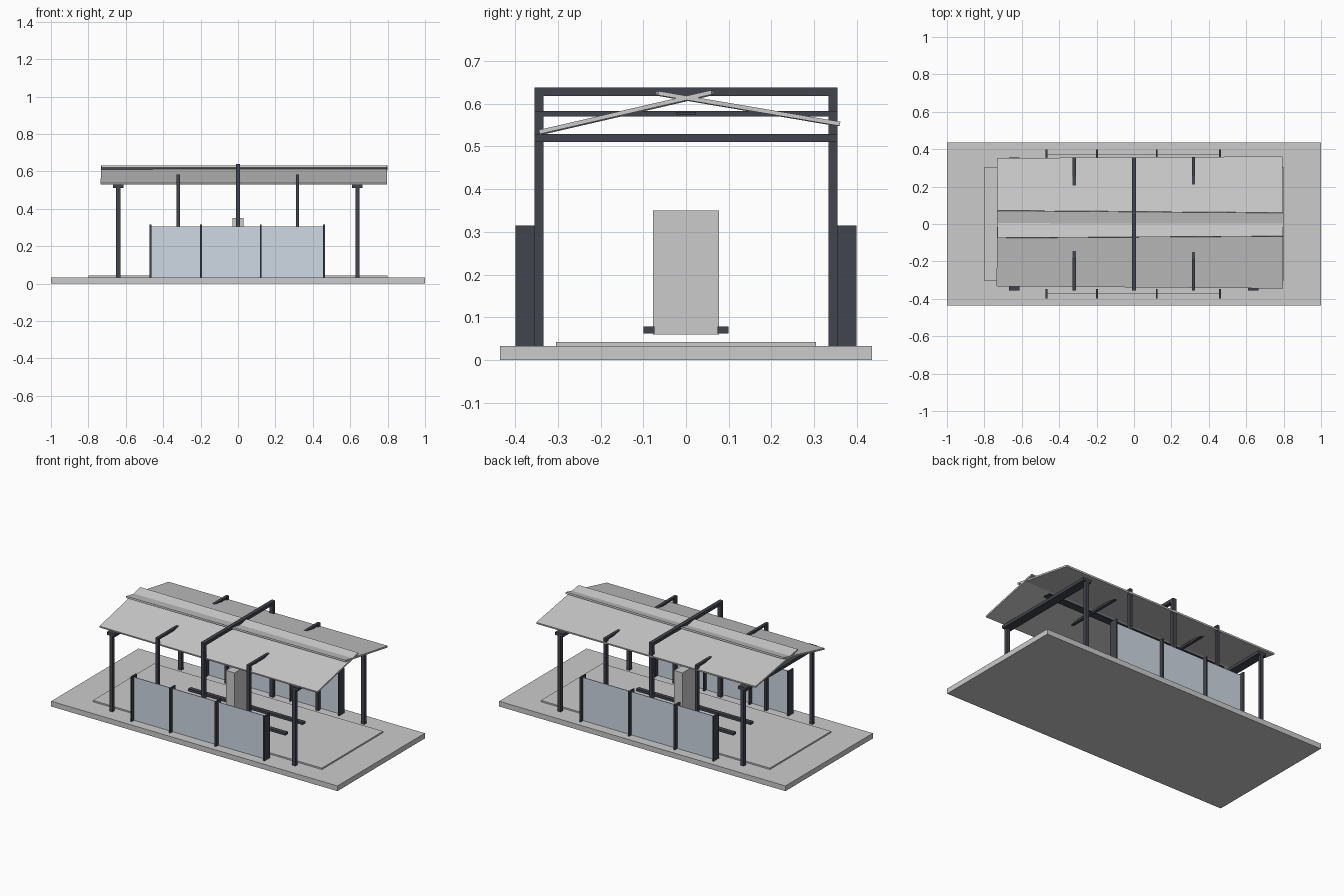
import bpy
from math import radians

if "Cube" in bpy.data.objects:
    bpy.data.objects.remove(bpy.data.objects["Cube"])


def material(name, color):
    m = bpy.data.materials.new(name)
    m.diffuse_color = color
    m.use_nodes = True
    m.node_tree.nodes["Principled BSDF"].inputs["Base Color"].default_value = m.diffuse_color
    return m


steel = material("dark_steel", (0.055, 0.06, 0.075, 1))
glass = material("pale_glass", (0.62, 0.69, 0.77, 1))


def slab(name, center, size, rot=(0, 0, 0), mat=None):
    """Box from centre, size and rotation in degrees."""
    bpy.ops.mesh.primitive_cube_add(size=1, location=center,
                                    rotation=[radians(a) for a in rot])
    o = bpy.context.object
    o.name = name
    o.scale = size
    if mat:
        o.data.materials.append(mat)
    return o


def box(name, x, y, z, mat=None):
    """Box from min/max ranges on each axis."""
    r = (x, y, z)
    return slab(name, [(a + b) / 2 for a, b in r], [b - a for a, b in r], mat=mat)


# Stepped base
box("base_slab", (-1, 1), (-0.436, 0.436), (0, 0.033))
box("platform", (-0.8, 0.8), (-0.305, 0.305), (0.033, 0.042))

# Portal frames: x, post width, beam width, beam bottom, beam top
frames = [(-0.64, 0.022, 0.056, 0.51, 0.529), (-0.32, 0.018, 0.018, 0.57, 0.583),
          (0, 0.024, 0.024, 0.618, 0.638),
          (0.318, 0.018, 0.018, 0.57, 0.583), (0.638, 0.022, 0.056, 0.51, 0.529)]
for x, pw, bw, z0, z1 in frames:
    for s in (-1, 1):
        slab("frame_post", (x, s * 0.344, (0.033 + z0) / 2),
             (pw, 0.021, z0 - 0.033), mat=steel)
    box("frame_beam", (x - bw / 2, x + bw / 2), (-0.3545, 0.3545), (z0, z1), steel)

# Ridge beam under the roof
box("ridge_beam", (-0.64, 0.64), (-0.024, 0.024), (0.575, 0.581), steel)

# Two crossing roof planes, slightly askew
slab("front_roof", (0.032, -0.136, 0.5805), (1.53, 0.414, 0.01), (13, 0, -0.45))
slab("back_roof", (0.032, 0.143, 0.589), (1.525, 0.432, 0.01), (-9.6, 0, 0.35))

# Glazed side screens with dark fins
for s in (-1, 1):
    slab("screen_glass", (-0.005, s * 0.373, 0.169), (0.93, 0.005, 0.272), mat=glass)
    for x in (-0.468, -0.198, 0.121, 0.46):
        slab("screen_fin", (x, s * 0.373, 0.174), (0.009, 0.053, 0.282), mat=steel)

# Central pillar and bench rails
box("central_pillar", (-0.03, 0.03), (-0.077, 0.077), (0.06, 0.35))
for s in (-1, 1):
    slab("bench_rail", (0, s * 0.087, 0.07), (0.8, 0.026, 0.016), mat=steel)
